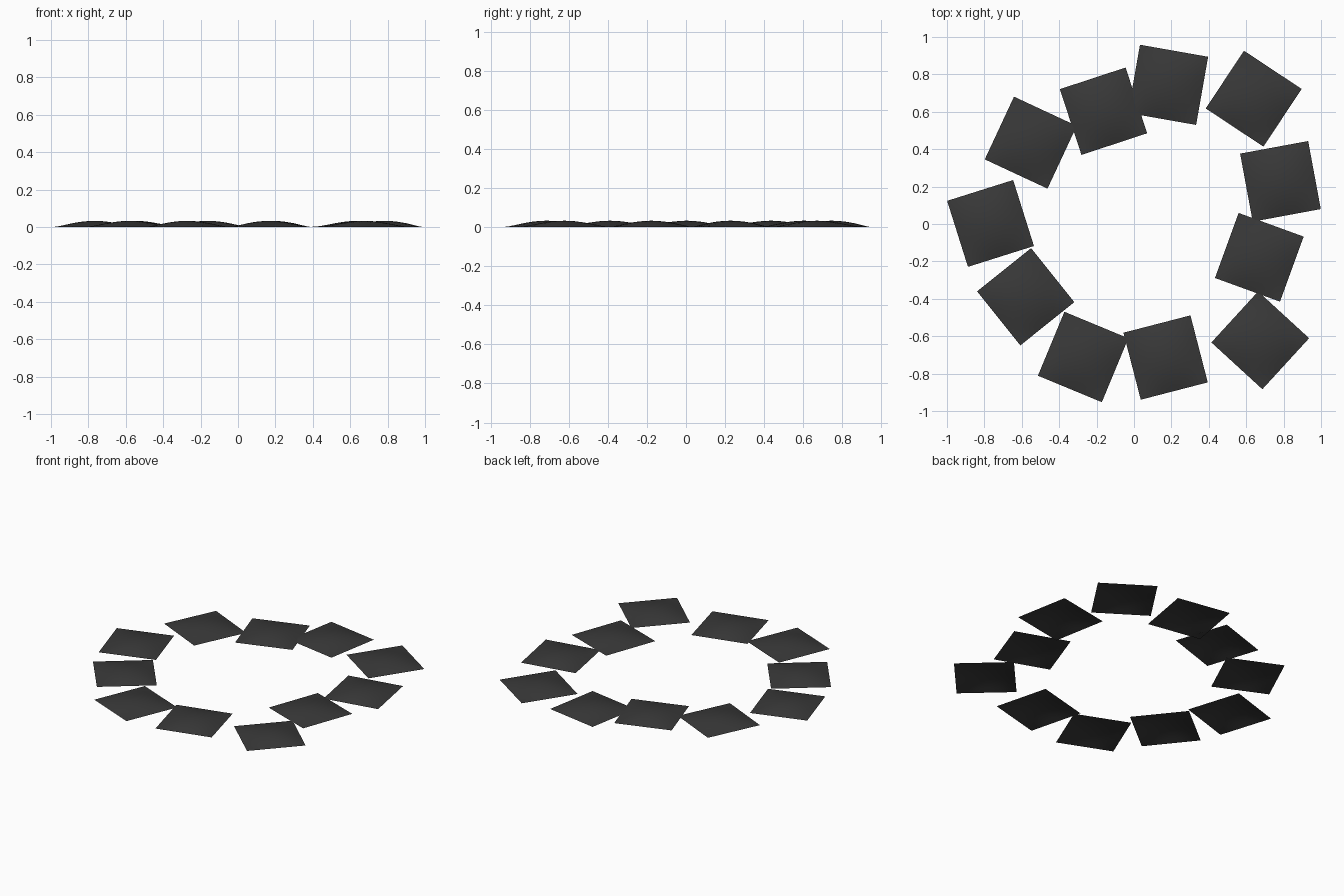
import bpy, bmesh, math
from mathutils import Matrix

if "Cube" in bpy.data.objects:
    bpy.data.objects.remove(bpy.data.objects["Cube"])

SIDE = 0.37      # tile edge length
RISE = 0.033     # height of the domed centre
CUTS = 10        # grid cells per side

# one domed square tile: edges on the ground, centre raised
mesh = bpy.data.meshes.new("tile")
bm = bmesh.new()
bmesh.ops.create_grid(bm, x_segments=CUTS, y_segments=CUTS, size=SIDE / 2)
for v in bm.verts:
    u, w = v.co.x / (SIDE / 2), v.co.y / (SIDE / 2)
    v.co.z = RISE * max(0, 1 - u * u) * max(0, 1 - w * w)
for f in bm.faces:
    f.smooth = True
bm.to_mesh(mesh)
bm.free()

# dark slate colour
mat = bpy.data.materials.new("dark_slate")
mat.diffuse_color = (0.04, 0.04, 0.04, 1)
mat.use_nodes = True
mat.node_tree.nodes["Principled BSDF"].inputs["Base Color"].default_value = mat.diffuse_color
mesh.materials.append(mat)

# ring of tiles: centre x, centre y, turn in degrees
ring = [
    (0.783, 0.228, 10.5), (0.64, 0.67, -33.5), (0.182, 0.744, -10),
    (-0.163, 0.603, 18.2), (-0.552, 0.435, -25), (-0.767, 0.003, 17.5),
    (-0.579, -0.389, 38.7), (-0.272, -0.711, -22.5), (0.169, -0.714, 14.5),
    (0.675, -0.622, -42.5), (0.67, -0.178, -20),
]
for i, (x, y, turn) in enumerate(ring, 1):
    tile = bpy.data.objects.new(f"tile_{i}", mesh.copy())
    tile.matrix_world = Matrix.Translation((x, y, 0)) @ Matrix.Rotation(math.radians(turn), 4, 'Z')
    bpy.context.collection.objects.link(tile)
